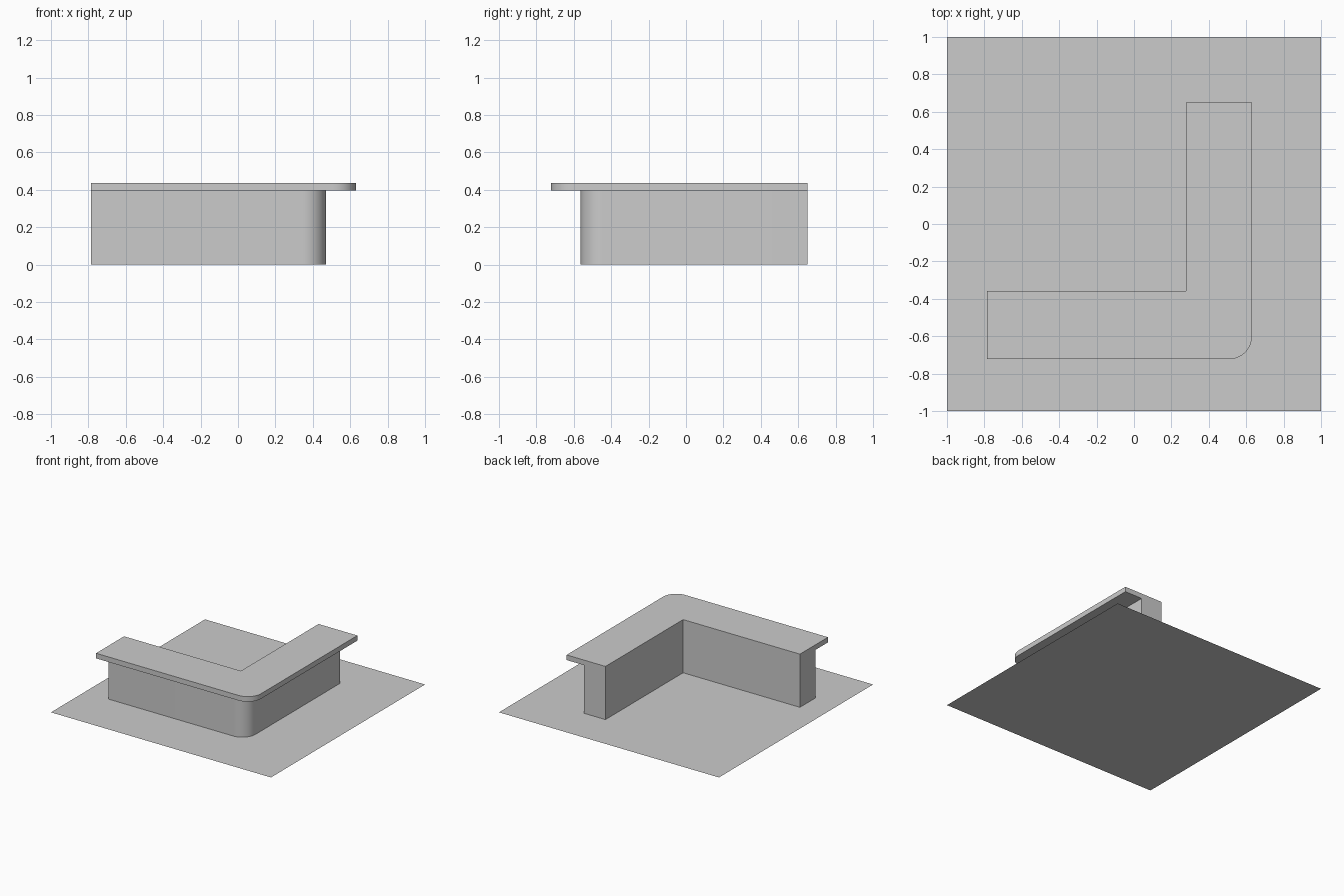
import bpy, bmesh
from math import cos, sin, pi, radians

if "Cube" in bpy.data.objects:
    bpy.data.objects.remove(bpy.data.objects["Cube"])

LEFT, BACK = -0.785, 0.65            # ends of the two counter arms
INNER_X, INNER_Y = 0.277, -0.358     # inner corner shared by base and top


def l_profile(right, front, radius, steps=12):
    """L-shaped outline with a rounded outer corner, counter-clockwise."""
    cx, cy = right - radius, front + radius
    arc = [(cx + radius * cos(a), cy + radius * sin(a))
           for a in (-pi / 2 + pi / 2 * i / steps for i in range(steps + 1))]
    return [(LEFT, front), *arc, (right, BACK), (INNER_X, BACK),
            (INNER_X, INNER_Y), (LEFT, INNER_Y)]


def extrude_profile(name, outline, z0, z1):
    bm = bmesh.new()
    face = bm.faces.new([bm.verts.new((x, y, z0)) for x, y in outline])
    ext = bmesh.ops.extrude_face_region(bm, geom=[face], use_keep_orig=True)
    top = [g for g in ext["geom"] if isinstance(g, bmesh.types.BMVert)]
    bmesh.ops.translate(bm, verts=top, vec=(0, 0, z1 - z0))
    bmesh.ops.recalc_face_normals(bm, faces=bm.faces[:])
    mesh = bpy.data.meshes.new(name)
    bm.to_mesh(mesh)
    bm.free()
    obj = bpy.data.objects.new(name, mesh)
    bpy.context.collection.objects.link(obj)
    bpy.ops.object.select_all(action='DESELECT')
    obj.select_set(True)
    bpy.context.view_layer.objects.active = obj
    bpy.ops.object.shade_smooth_by_angle(angle=radians(30))
    return obj


# Floor
bpy.ops.mesh.primitive_plane_add(size=2)
bpy.context.object.name = "floor"

# Counter base, set back under the outer overhang
extrude_profile("counter_base", l_profile(0.47, -0.563, 0.12), 0.0, 0.395)

# Counter top
extrude_profile("counter_top", l_profile(0.63, -0.722, 0.12), 0.395, 0.437)
